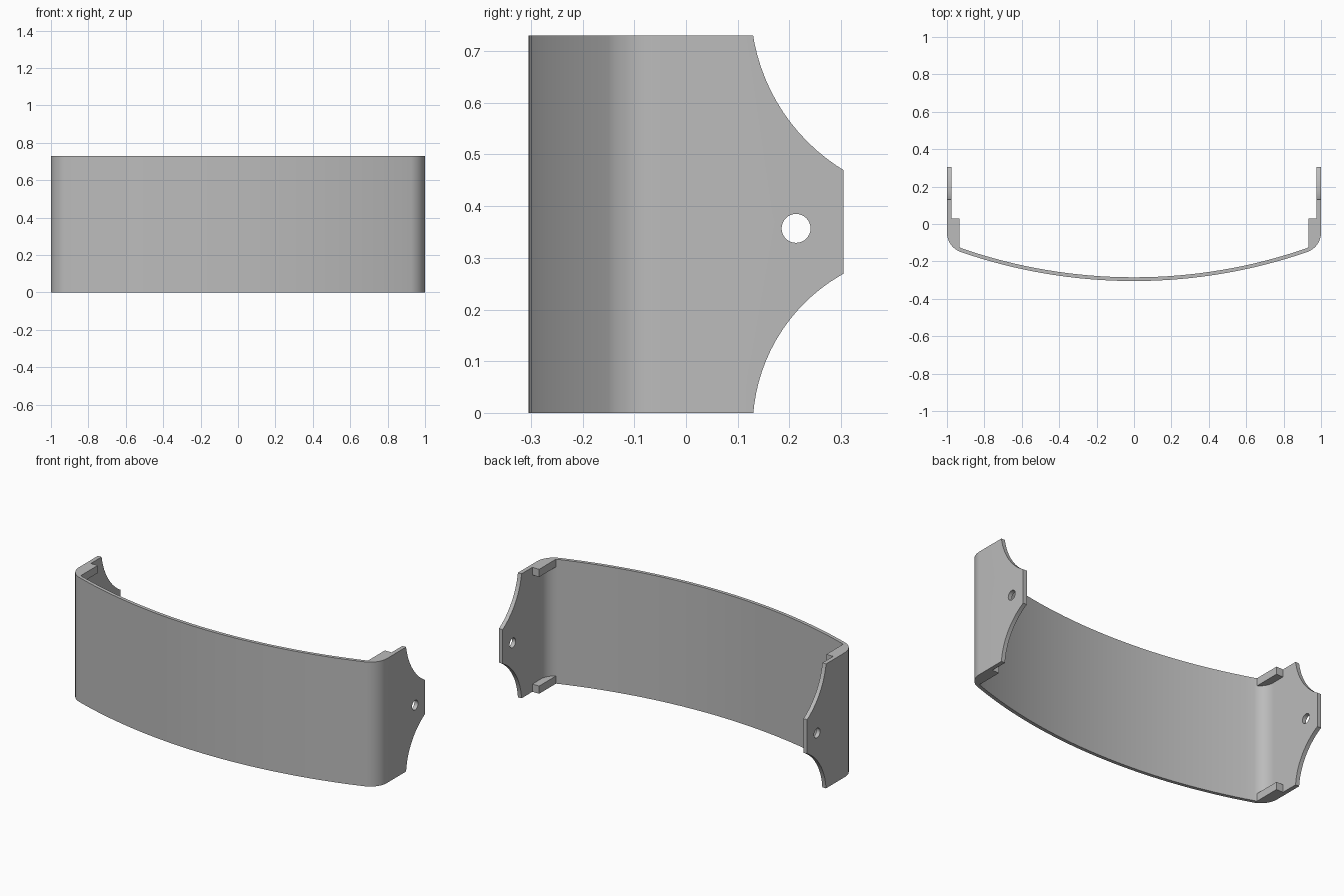
import bpy, bmesh, math
from mathutils import Vector

cube = bpy.data.objects.get("Cube")
if cube:
    bpy.data.objects.remove(cube, do_unlink=True)

HEIGHT = 0.73
FRONT = -0.305
BACK = 0.305
ARC_R = 2.84        # radius of the bowed front
FILLET_R = 0.11     # radius of the outer corners

grey = bpy.data.materials.new("light grey")
grey.use_nodes = True
grey.diffuse_color = (0.5, 0.5, 0.5, 1)
grey.node_tree.nodes["Principled BSDF"].inputs["Base Color"].default_value = (0.5, 0.5, 0.5, 1)


def prism(name, outline, z0, z1):
    """Extrude a flat x-y outline from z0 to z1."""
    bm = bmesh.new()
    face = bm.faces.new([bm.verts.new((x, y, z0)) for x, y in outline])
    new = bmesh.ops.extrude_face_region(bm, geom=[face])["geom"]
    verts = [v for v in new if isinstance(v, bmesh.types.BMVert)]
    bmesh.ops.translate(bm, verts=verts, vec=(0, 0, z1 - z0))
    bmesh.ops.recalc_face_normals(bm, faces=bm.faces)
    mesh = bpy.data.meshes.new(name)
    bm.to_mesh(mesh)
    bm.free()
    obj = bpy.data.objects.new(name, mesh)
    bpy.context.collection.objects.link(obj)
    mesh.materials.append(grey)
    return obj


def smooth(obj):
    bpy.ops.object.select_all(action='DESELECT')
    obj.select_set(True)
    bpy.context.view_layer.objects.active = obj
    bpy.ops.object.shade_smooth_by_angle(angle=math.radians(30))


# Half profile: bowed front, rounded corner, straight side
tilt = math.asin((1 - FILLET_R) / (ARC_R - FILLET_R))
outer, inner = [], []


def add_point(x, y, angle, thickness):
    outer.append((x, y))
    inner.append((x - thickness * math.sin(angle), y + thickness * math.cos(angle)))


for i in range(17):
    a = tilt * i / 16
    add_point(ARC_R * math.sin(a), FRONT + ARC_R * (1 - math.cos(a)), a, 0.02)
cx = 1 - FILLET_R
cy = outer[-1][1] + FILLET_R * math.cos(tilt)
for i in range(1, 13):
    a = tilt + (math.pi / 2 - tilt) * i / 12
    add_point(cx + FILLET_R * math.sin(a), cy - FILLET_R * math.cos(a), a, 0.02 + 0.004 * i / 12)
add_point(1, BACK, math.pi / 2, 0.024)


def mirrored(points):
    return [(-x, y) for x, y in reversed(points[1:])] + points


# Curved panel with side flanges
panel = prism("curved_panel", mirrored(outer) + mirrored(inner)[::-1], 0, HEIGHT)

# Scalloped flange corners and screw holes, cut straight through both sides
cutters = [("lower_scallop", 0.47, -0.029, 0.341, 96),
           ("upper_scallop", 0.50, HEIGHT + 0.06, 0.375, 96),
           ("screw_hole", 0.213, 0.357, 0.028, 32)]
for name, y, z, radius, sides in cutters:
    bpy.ops.mesh.primitive_cylinder_add(vertices=sides, radius=radius, depth=3,
                                        location=(0, y, z), rotation=(0, math.pi / 2, 0))
    cutter = bpy.context.object
    cutter.name = name + "_cutter"
    cutter.hide_render = True
    bpy.ops.object.select_all(action='DESELECT')
    panel.select_set(True)
    bpy.context.view_layer.objects.active = panel
    mod = panel.modifiers.new(name, 'BOOLEAN')
    mod.operation = 'DIFFERENCE'
    mod.solver = 'EXACT'
    mod.object = cutter
    bpy.ops.object.modifier_apply(modifier=mod.name)
    bpy.data.objects.remove(cutter, do_unlink=True)
smooth(panel)

# Corner ledges filling the inside of each rounded corner, top and bottom
LEDGE_X, LEDGE_Y, LEDGE_H = 0.932, 0.03, 0.045
corner = [p for p in inner[:-1] if p[0] > LEDGE_X]
before = [p for p in inner if p[0] <= LEDGE_X][-1]
t = (LEDGE_X - before[0]) / (corner[0][0] - before[0])
start = Vector(before).lerp(Vector(corner[0]), t)
ledge = [tuple(start)] + corner + [(inner[-1][0], LEDGE_Y), (LEDGE_X, LEDGE_Y)]
for side, s in (("left", 1), ("right", -1)):
    for level, z in (("lower", 0), ("upper", HEIGHT - LEDGE_H)):
        smooth(prism(f"{side}_{level}_ledge", [(s * x, y) for x, y in ledge], z, z + LEDGE_H))
